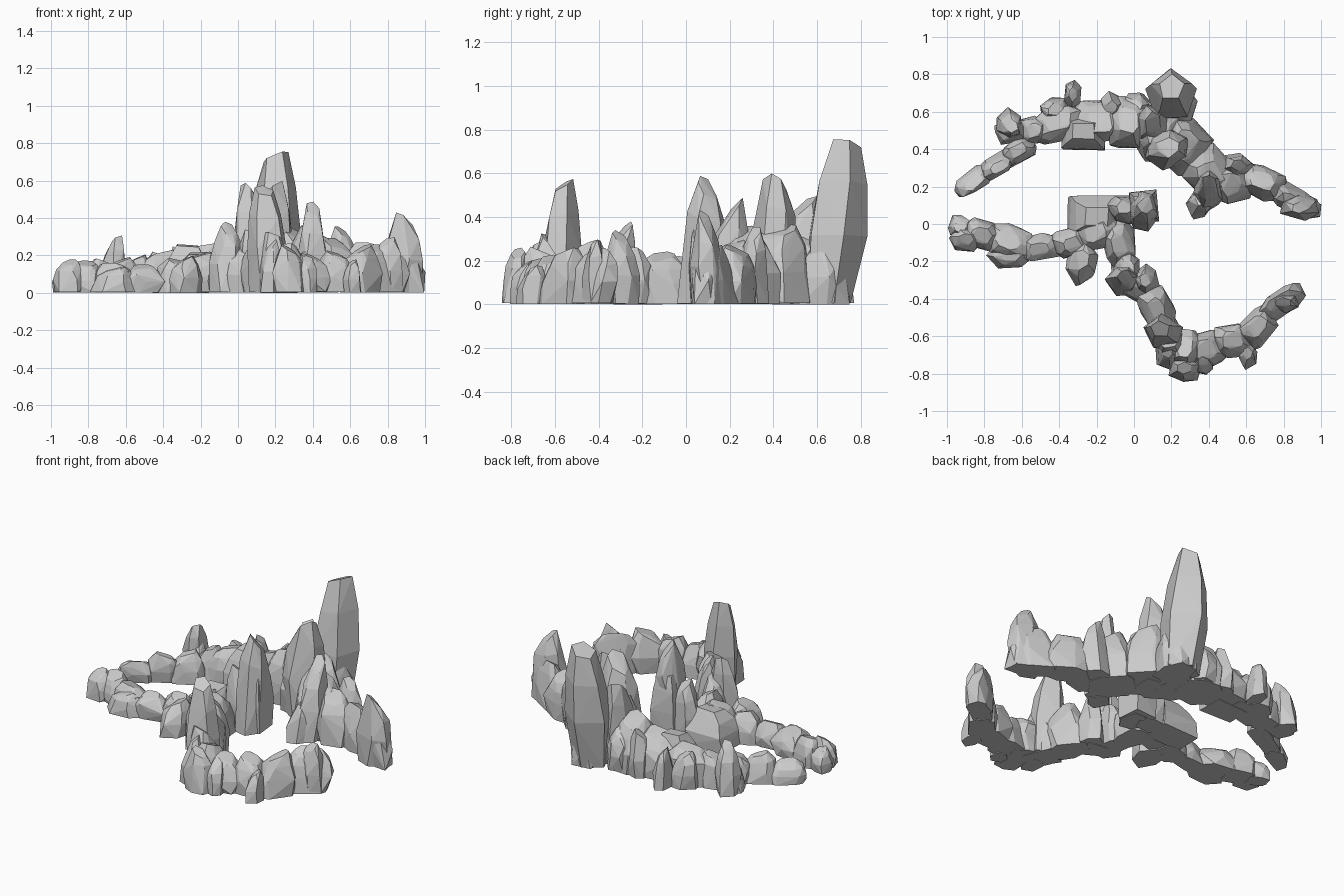
import bpy, bmesh, math, random
from mathutils import Vector

if "Cube" in bpy.data.objects:
    bpy.data.objects.remove(bpy.data.objects["Cube"])

random.seed(8)


def rock(name, x, y, rx, ry, h, ang=0.0, lean=(0, 0), n=6, top=0.45, jit=0.2,
         foot=0.96, phase=None, box=1.0):
    """Faceted boulder: convex hull of four jittered rings with a flat foot."""
    bm = bmesh.new()
    ca, sa = math.cos(ang), math.sin(ang)
    z0 = random.uniform(0.0, 0.006)
    if phase is None:
        phase = math.pi / 4 if n == 4 else random.uniform(0, 6)
    grow = 1.38 if n == 4 else 1.06
    tilt = random.uniform(0, 6)
    for t, s in ((0, foot), (0.42, 1.0), (0.75, (1 + top) * 0.54), (1, top)):
        for i in range(n):
            a = phase + i * math.tau / n + random.uniform(-jit, jit)
            r = s * grow * random.uniform(1 - jit, 1 + jit * 0.5)
            c, d = math.cos(a), math.sin(a)
            # box < 1 squares off the plan
            u = rx * r * math.copysign(abs(c) ** box, c)
            v = ry * r * math.copysign(abs(d) ** box, d)
            # crown slopes to one side
            z = z0 if t == 0 else h * t * (1 - jit * 0.5 * (1 + math.cos(a - tilt)) * t)
            bm.verts.new((x + u * ca - v * sa + lean[0] * t,
                          y + u * sa + v * ca + lean[1] * t, z))
    res = bmesh.ops.convex_hull(bm, input=bm.verts)
    junk = {e for e in res["geom_interior"] + res["geom_unused"]
            if isinstance(e, bmesh.types.BMVert)}
    bmesh.ops.delete(bm, geom=list(junk), context='VERTS')
    bmesh.ops.recalc_face_normals(bm, faces=bm.faces)
    me = bpy.data.meshes.new(name)
    bm.to_mesh(me)
    bm.free()
    ob = bpy.data.objects.new(name, me)
    bpy.context.collection.objects.link(ob)
    return ob


def chain(name, path, step=0.14):
    """Row of overlapping boulders along a path of (x, y, half width, height)."""
    out = []
    for a, b in zip(path, path[1:]):
        d = Vector((b[0] - a[0], b[1] - a[1]))
        ang = math.atan2(d.y, d.x)
        k = max(1, round(d.length / step))
        for i in range(k):
            t = (i + 0.5) / k
            x, y, w, h = (p + (q - p) * t for p, q in zip(a, b))
            out.append(rock(name, x, y, d.length / k * random.uniform(0.66, 0.76),
                            w * random.uniform(0.92, 1.02),
                            h * random.uniform(0.95, 1.12), ang,
                            (random.uniform(-.02, .02), random.uniform(-.02, .02)),
                            n=8, top=.5, box=.65))
    return out


def fuse(name, rocks):
    """Union a row of boulders into a single ridge."""
    base = rocks[0]
    base.name = name
    col = bpy.data.collections.new(name + "_parts")
    for r in rocks[1:]:
        col.objects.link(r)
    m = base.modifiers.new("union", 'BOOLEAN')
    m.operation, m.operand_type, m.collection, m.solver = 'UNION', 'COLLECTION', col, 'EXACT'
    bpy.context.view_layer.update()
    dg = bpy.context.evaluated_depsgraph_get()
    me = bpy.data.meshes.new_from_object(base.evaluated_get(dg))
    base.modifiers.clear()
    base.data = me
    for r in rocks[1:]:
        bpy.data.objects.remove(r)
    bpy.data.collections.remove(col)


# back ridge: tail, main arc, right arm
back = chain("back_rock", [(-.93, .19, .045, .11), (-.8, .28, .06, .17), (-.56, .42, .06, .18)])
back += chain("back_rock", [(-.72, .48, .06, .17), (-.5, .51, .08, .2), (-.3, .55, .1, .24),
                            (-.1, .56, .13, .28), (.06, .54, .16, .34), (.2, .48, .17, .36),
                            (.34, .36, .12, .34), (.45, .21, .12, .31), (.6, .26, .11, .3),
                            (.78, .18, .09, .25), (.95, .08, .055, .28)])
# back ridge: standing stones and spurs  (x, y, rx, ry, h, lean)
for x, y, rx, ry, h, lean in (
        (.18, .41, .13, .11, .60, (0, .0)), (.10, .52, .1, .12, .5, (0, .02)),
        (.39, .17, .08, .1, .49, (.01, .05)), (.35, .1, .07, .08, .22, (.01, .03)),
        (.89, .10, .11, .07, .43, (0, -.01)), (.54, .31, .09, .07, .36, (.02, 0)),
        (-.67, .54, .07, .08, .31, (.02, -.02)), (-.33, .69, .05, .08, .25, (0, 0)),
        (-.42, .61, .09, .07, .22, (0, 0)), (.01, .63, .08, .08, .26, (0, 0)),
        (-.12, .62, .07, .08, .28, (0, 0)), (.22, .63, .12, .13, .3, (0, 0))):
    back.append(rock("back_stone", x, y, rx, ry, h, 0, lean))
back.append(rock("slab", -.27, .475, .12, .085, .26, 0, (.0, .02), 4, .5, .06))
back.append(rock("tall_spire", .20, .65, .14, .14, .76, 0, (0, .08), 5, .48, .08, .75, math.pi / 2))

# front ridge: left arm, bend, winding right arm
front = chain("front_rock", [(-.97, -.0, .045, .1), (-.88, -.03, .07, .16), (-.75, -.07, .1, .17),
                             (-.58, -.13, .08, .16), (-.42, -.11, .07, .16), (-.28, -.08, .09, .2),
                             (-.1, -.02, .1, .24), (-.05, -.18, .075, .24), (-.04, -.33, .07, .26),
                             (.08, -.36, .08, .26), (.15, -.53, .09, .33), (.2, -.66, .09, .28),
                             (.32, -.68, .12, .24), (.45, -.64, .09, .2), (.6, -.62, .1, .24),
                             (.7, -.5, .075, .29), (.86, -.37, .05, .24)])
# front ridge: standing stones and spurs
for x, y, rx, ry, h, lean in (
        (.04, .05, .09, .10, .59, (.02, .05)), (-.06, .08, .1, .08, .37, (.01, .01)),
        (-.07, -.31, .09, .08, .38, (.02, .03)), (-.28, -.22, .09, .11, .2, (0, .03)),
        (.07, -.3, .07, .08, .34, (-.01, 0)), (.27, -.78, .09, .07, .26, (0, .01)),
        (.37, -.75, .06, .06, .2, (0, .01)), (.17, -.7, .06, .08, .29, (.01, .02)),
        (.61, -.71, .05, .07, .18, (0, .02)), (.8, -.42, .09, .06, .3, (0, 0)),
        (-.66, -.17, .12, .07, .14, (0, 0)), (-.9, -.08, .09, .07, .18, (0, 0))):
    front.append(rock("front_stone", x, y, rx, ry, h, 0, lean))
front.append(rock("block", -.23, .06, .13, .1, .22, 0, (.03, -.02), 4, .5, .08))
front.append(rock("corner_block", .05, .09, .08, .085, .42, .1, (0, .01), 4, .6, .07))
front.append(rock("front_spire", .17, -.59, .11, .09, .575, -.1, (-.03, .03), 5, .5, .1))

fuse("back_ridge", back)
fuse("front_ridge", front)
